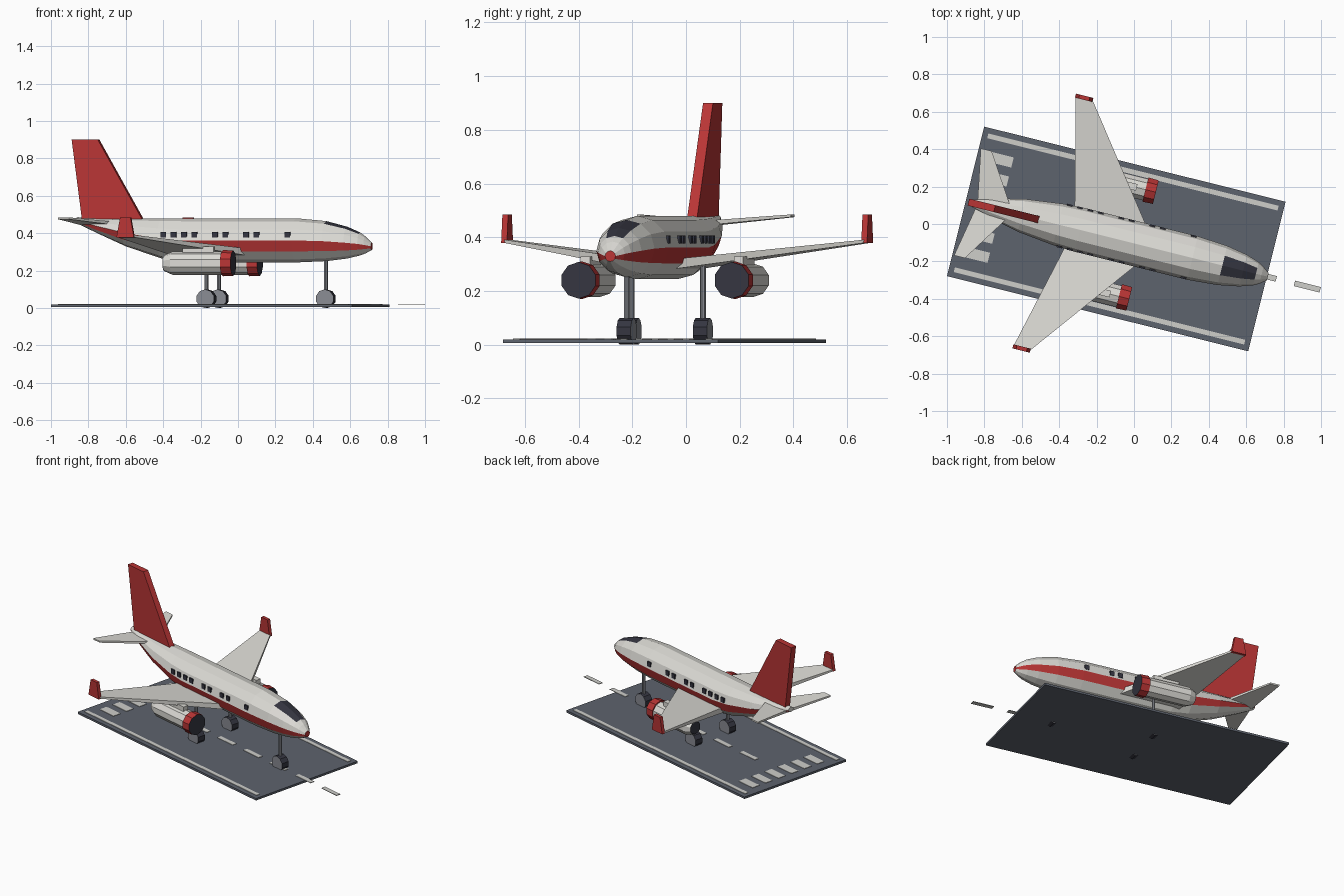
import bpy, bmesh
from math import cos, sin, pi, radians
from mathutils import Matrix

cube = bpy.data.objects.get("Cube")
if cube:
    bpy.data.objects.remove(cube)

# The scene is laid out with the nose along +x, then turned and shifted
PLACE = Matrix.Translation((-0.095, -0.08, 0)) @ Matrix.Rotation(radians(-14), 4, "Z")


def material(name, r, g, b):
    m = bpy.data.materials.new(name)
    m.use_nodes = True
    m.diffuse_color = (r, g, b, 1)
    m.node_tree.nodes["Principled BSDF"].inputs["Base Color"].default_value = (r, g, b, 1)
    return m


WHITE = material("warm_white", 0.72, 0.71, 0.67)
RED = material("red", 0.48, 0.035, 0.035)
DARK = material("dark_glass", 0.035, 0.036, 0.052)
TARMAC = material("tarmac", 0.11, 0.125, 0.155)
PAINT = material("road_paint", 0.62, 0.62, 0.59)
METAL = material("metal_grey", 0.25, 0.26, 0.29)


def loft(name, rings, mats, rule=None):
    """Skin closed rings, cap both ends; rule(ring, side) picks a material."""
    bm = bmesh.new()
    loops = [[bm.verts.new(p) for p in ring] for ring in rings]
    n = len(loops[0])
    for i in range(len(loops) - 1):
        for j in range(n):
            k = (j + 1) % n
            f = bm.faces.new((loops[i][j], loops[i][k], loops[i + 1][k], loops[i + 1][j]))
            f.material_index = rule(i, j) if rule else 0
    for i, loop in ((-1, loops[0]), (len(loops) - 1, loops[-1])):
        f = bm.faces.new(loop)
        f.material_index = rule(i, -1) if rule else 0
    bmesh.ops.recalc_face_normals(bm, faces=bm.faces)
    bm.transform(PLACE)
    mesh = bpy.data.meshes.new(name)
    bm.to_mesh(mesh)
    bm.free()
    for m in mats:
        mesh.materials.append(m)
    ob = bpy.data.objects.new(name, mesh)
    bpy.context.collection.objects.link(ob)
    return ob


def box(name, x0, x1, y0, y1, z0, z1, mat):
    ring = lambda z: [(x0, y0, z), (x1, y0, z), (x1, y1, z), (x0, y1, z)]
    return loft(name, [ring(z0), ring(z1)], [mat])


def oval(x, y, z, ry, rz, n, turn=0.0):
    return [(x, y + ry * cos(turn + 2 * pi * j / n), z + rz * sin(turn + 2 * pi * j / n))
            for j in range(n)]


def panel(y, x0, x1, z, t):
    """Chord section of a wing at span y."""
    return [(x0, y, z - t), (x1, y, z - t), (x1, y, z + t), (x0, y, z + t)]


# Fuselage: 12-sided loft, stations are x, centre height, half width, half height
STATIONS = [(0.835, 0.33, 0.02, 0.02), (0.80, 0.338, 0.047, 0.046),
            (0.77, 0.343, 0.064, 0.062), (0.70, 0.35, 0.087, 0.085),
            (0.585, 0.358, 0.108, 0.107), (0.42, 0.362, 0.12, 0.118),
            (-0.20, 0.362, 0.12, 0.118), (-0.32, 0.372, 0.114, 0.108),
            (-0.52, 0.405, 0.09, 0.075), (-0.675, 0.44, 0.055, 0.041),
            (-0.79, 0.47, 0.02, 0.016)]


def fuselage_colour(i, j):
    if i == -1 or j in (6, 11):          # nose tip and side stripes
        return 1
    return 2 if i in (2, 3) and j in (2, 3) else 0   # cockpit glass


loft("fuselage", [oval(x, 0, z, ry, rz, 12) for x, z, ry, rz in STATIONS],
     [WHITE, RED, DARK], fuselage_colour)

# Tail fin
loft("tail_fin", [[(x0, -0.019, z), (x1, -0.019, z), (x1, 0.019, z), (x0, 0.019, z)]
                  for x0, x1, z in ((-0.755, -0.415, 0.455), (-0.814, -0.67, 0.90))], [RED])


def engine_colour(i, j):
    return 2 if j == -1 else (1 if i < 2 else 0)


def wheel_colour(i, j):
    return 1 if j == -1 else 0


def landing_gear(name, x, y, top):
    loft(name + "_strut", [[(x + 0.011 * cos(a * pi / 4), y + 0.011 * sin(a * pi / 4), z)
                            for a in range(8)] for z in (0.05, top)], [METAL])
    loft(name + "_wheel", [[(x + 0.05 * cos(a * pi / 5 + pi / 10), yy,
                             0.05 + 0.05 * sin(a * pi / 5 + pi / 10)) for a in range(10)]
                           for yy in (y - 0.027, y + 0.027)], [DARK, METAL], wheel_colour)


landing_gear("nose_gear", 0.582, 0, 0.28)

WINDOW_X = [k * 0.057 for k in (-5, -4, -3, -2, 0, 1, 3, 4, 7)]

for side, s in (("left", 1), ("right", -1)):
    # Wings, winglets and tailplane
    loft(side + "_wing", [panel(0, -0.23, 0.22, 0.29, 0.02),
                          panel(s * 0.69, -0.395, -0.303, 0.385, 0.006)], [WHITE])
    loft(side + "_winglet", [[(x0, s * 0.68, z), (x1, s * 0.68, z),
                              (x1, s * 0.702, z), (x0, s * 0.702, z)]
                             for x0, x1, z in ((-0.397, -0.301, 0.378),
                                               (-0.377, -0.32, 0.485))], [RED])
    loft(side + "_tailplane", [panel(0, -0.765, -0.57, 0.452, 0.009),
                               panel(s * 0.295, -0.82, -0.76, 0.48, 0.005)], [WHITE])
    # Engine with red intake ring
    loft(side + "_engine", [oval(x, s * 0.294, 0.24, r, r, 10, pi / 10) for x, r in
                            ((0.145, 0.068), (0.088, 0.07), (0.088, 0.062),
                             (-0.19, 0.062), (-0.236, 0.042))],
         [WHITE, RED, DARK], engine_colour)
    box(side + "_pylon", -0.13, 0.04, s * 0.294 - 0.018, s * 0.294 + 0.018, 0.28, 0.328, WHITE)
    landing_gear(side + "_main_gear", -0.042, s * 0.137, 0.31)
    # Cabin windows
    for i, x in enumerate(WINDOW_X):
        box(f"{side}_window_{i + 1}", x - 0.015, x + 0.015, s * 0.115 - 0.0045,
            s * 0.115 + 0.0045, 0.376, 0.407, DARK)
    # Runway edge line
    box(side + "_edge_line", -0.80, 0.80, s * 0.369 - 0.013, s * 0.369 + 0.013,
        0.019, 0.023, PAINT)

# Runway slab, centre dashes and threshold bars
box("runway", -0.83, 0.83, -0.412, 0.412, 0.006, 0.02, TARMAC)
for i in range(7):
    x = -0.399 + 0.242 * i
    box(f"centre_dash_{i + 1}", x - 0.071, x + 0.071, -0.015, 0.015, 0.019, 0.023, PAINT)
for i in range(6):
    y = (i - 2.5) * 0.105
    box(f"threshold_bar_{i + 1}", -0.765, -0.637, y - 0.028, y + 0.028, 0.019, 0.023, PAINT)
